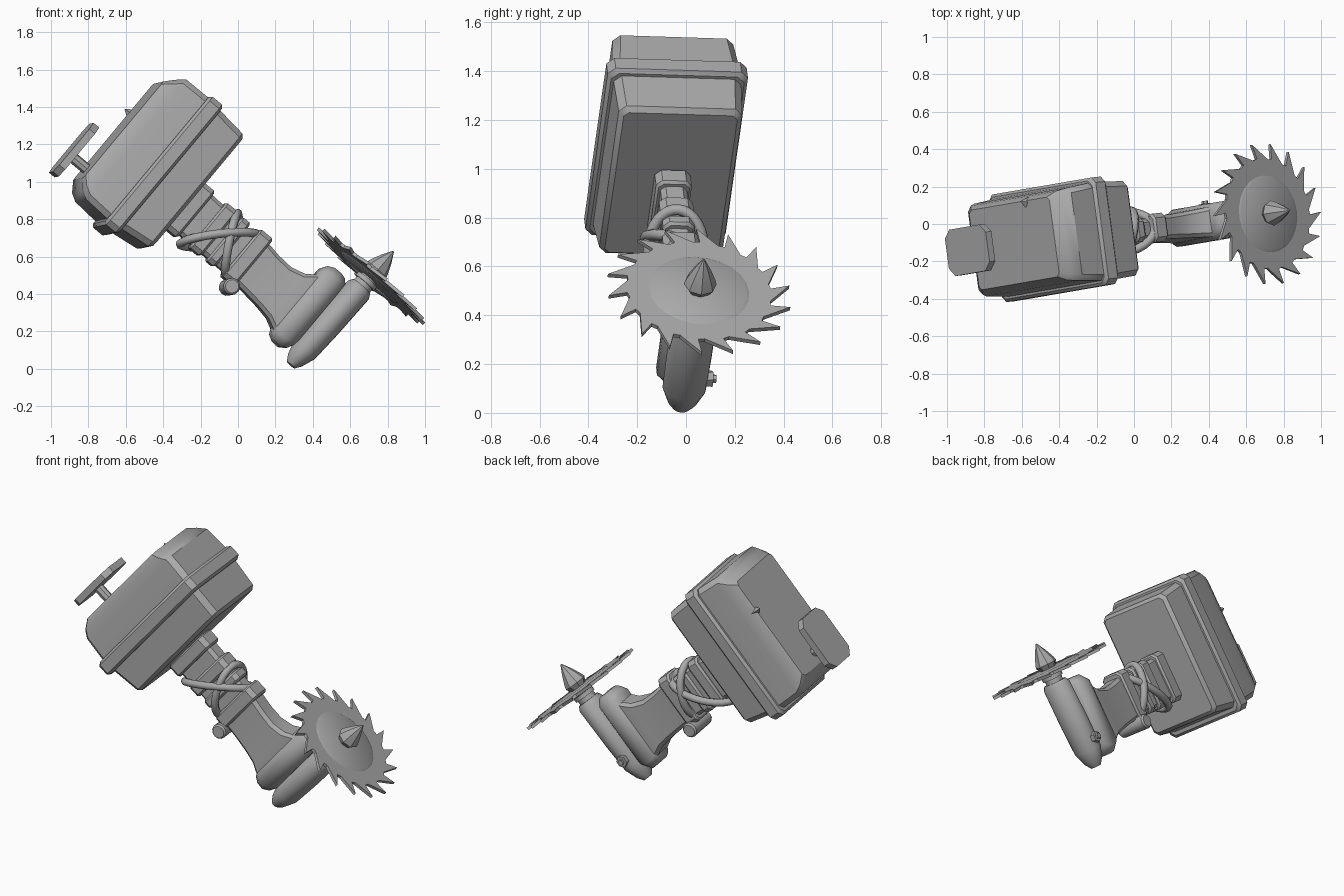
import bpy, bmesh, math
from mathutils import Matrix, Vector

if "Cube" in bpy.data.objects:
    bpy.data.objects.remove(bpy.data.objects["Cube"])

# Tool frame: p runs along the blade shaft, t across the tool, q from blade up to motor
V, W, U = Vector((.64, .11, .768)), Vector((-.133, .991, -.031)), Vector((-.768, -.083, .64))
FRAME = Matrix((V, W, U)).transposed().to_4x4()
FRAME.translation = (0, -.058, .003)

grey = bpy.data.materials.new("grey metal")
grey.diffuse_color = (.4, .4, .4, 1)
grey.use_nodes = True
grey.node_tree.nodes["Principled BSDF"].inputs["Base Color"].default_value = grey.diffuse_color


def finish(name, bm, local=Matrix(), angle=35):
    """Place the part in the tool frame and shade it."""
    bm.transform(FRAME @ local)
    bmesh.ops.recalc_face_normals(bm, faces=bm.faces)
    me = bpy.data.meshes.new(name)
    bm.to_mesh(me)
    bm.free()
    me.materials.append(grey)
    ob = bpy.data.objects.new(name, me)
    bpy.context.collection.objects.link(ob)
    bpy.ops.object.select_all(action='DESELECT')
    ob.select_set(True)
    bpy.context.view_layer.objects.active = ob
    bpy.ops.object.shade_smooth_by_angle(angle=math.radians(angle))
    return ob


def skin(rings, close=False):
    """Join rings of points with quads, capping the ends unless closed."""
    bm = bmesh.new()
    vs = [[bm.verts.new(c) for c in r] for r in rings]
    n = len(vs[0])
    pairs = list(zip(vs, vs[1:])) + ([(vs[-1], vs[0])] if close else [])
    for a, b in pairs:
        for i in range(n):
            j = (i + 1) % n
            bm.faces.new((a[i], a[j], b[j], b[i]))
    if not close:
        bm.faces.new(vs[0])
        bm.faces.new(vs[-1])
    return bm


def stack(name, sections, angle=35):
    """Loft chamfered rectangles: (q, p min, p max, half width, chamfer)."""
    rings = []
    for q, a, b, t, c in sections:
        rings.append([(a + c, -t, q), (b - c, -t, q), (b, c - t, q), (b, t - c, q),
                      (b - c, t, q), (a + c, t, q), (a, t - c, q), (a, c - t, q)])
    return finish(name, skin(rings), angle=angle)


def lathe(name, profile, local, n=16, squash=1):
    """Turn (radius, distance) points about local z."""
    rings = [[(r * math.cos(2 * math.pi * i / n), squash * r * math.sin(2 * math.pi * i / n), s)
              for i in range(n)] for r, s in profile]
    return finish(name, skin(rings), local)


def aim(origin, direction):
    z = Vector(direction).normalized()
    y = Vector((0, 1, 0)) if abs(z.y) < .5 else Vector((0, 0, 1))
    x = y.cross(z).normalized()
    m = Matrix((x, z.cross(x), z)).transposed().to_4x4()
    m.translation = origin
    return m


# Motor housing, seam band and cover
stack("motor_housing", [(.785, .19, .935, .235, .02), (.805, .17, .955, .255, .03),
                        (1.0, .145, .975, .265, .03)])
stack("seam_band", [(.975, .125, .985, .275, .03), (.99, .11, 1.0, .29, .03),
                    (1.055, .11, 1.0, .29, .03), (1.07, .125, .985, .275, .03)])
stack("motor_cover", [(1.05, .14, .985, .265, .03), (1.22, .15, .985, .25, .03),
                      (1.265, .175, .945, .24, .03), (1.305, .23, .90, .215, .02)])
lathe("cover_nub", [(.035, 0), (.004, .05)], aim((.70, .2, 1.285), (0, .3, 1)), 4)

# Pull handle on the cover
stack("handle_plate", [(1.40, .165, .505, .125, .045), (1.44, .165, .505, .125, .045)])
lathe("handle_stem", [(.03, 1.28), (.03, 1.41)], aim((.30, 0, 0), (0, 0, 1)), 8)

# Neck with stepped ribs
stack("neck", [(.80, .345, .625, .055, .02), (.28, .345, .60, .055, .02)])
for i, (q, h, g) in enumerate([(.745, .045, .012), (.58, .04, .008), (.475, .03, .004), (.345, .045, .015)]):
    a, b, t = .335 - g, .63 + g, .062 + g
    stack("neck_rib_%d" % (i + 1), [(q - h, a + .01, b - .01, t - .01, .02), (q - h + .012, a, b, t, .025),
                                    (q + h - .012, a, b, t, .025), (q + h, a + .01, b - .01, t - .01, .02)])

# Flared lower arm and its rounded foot
stack("lower_arm", [(.32, .34, .615, .065, .02), (.22, .33, .598, .065, .02), (.13, .32, .592, .07, .02),
                    (.05, .305, .612, .075, .02), (.0, .28, .65, .08, .02), (-.05, .26, .70, .08, .02)])
stack("arm_foot", [(.005, .29, .69, .06, .03), (-.015, .25, .722, .085, .04), (-.05, .232, .738, .1, .045),
                   (-.095, .228, .738, .1, .045), (-.13, .25, .73, .085, .04), (-.15, .29, .71, .06, .03)], 50)

# Cross pin and hex bolt
lathe("cross_pin", [(.036, -.105), (.045, -.095), (.045, .095), (.036, .105)],
      aim((.305, 0, .313), (0, 1, 0)), 12)
lathe("hex_bolt", [(.035, 0), (.035, .045), (.018, .045), (.018, .06)],
      aim((.36, .065, -.213), (0, 1, 0)), 6)


# Cables looped round the neck
def cable(name, ends, depth, sag, r=.023, n=32, m=8):
    a, b = (Vector((.64 * x + .768 * z, 0, -.768 * x + .64 * z)) for x, z in ends)
    mid, half = (a + b) / 2, (b - a) / 2
    side = Vector((0, 1, 0))
    up = half.normalized().cross(side)
    rings = []
    for i in range(n):
        th = 2 * math.pi * i / n
        c, s = math.cos(th), math.sin(th)
        centre = mid + half * c + side * depth * s + up * sag * s
        out = (half.normalized() * c * depth + side * s * half.length).normalized()
        rings.append([centre + r * (out * math.cos(k) + up * math.sin(k))
                      for k in (2 * math.pi * j / m for j in range(m))])
    finish(name, skin(rings, True), angle=60)


cable("cable_loop_wide", [(-.31, .665), (.11, .71)], .115, -.03)
cable("cable_loop_tall", [(.0, .83), (-.065, .50)], .11, .03)

# Blade shaft body, along the blade axis
shaft = aim((.833, 0, -.231), (1, 0, -.04))
lathe("shaft_body", [(.028, -.64), (.05, -.605), (.075, -.53), (.078, -.35), (.075, -.10), (.062, -.075)],
      shaft, 16, 1.2)
lathe("shaft_collar", [(.055, -.09), (.055, -.05), (.066, -.05), (.066, -.025), (.05, -.025), (.05, 0)], shaft)

# Toothed blade with hooked teeth
teeth, outline = 18, []
for i in range(teeth):
    a = 2 * math.pi * i / teeth
    for r, d in ((.295, 0), (.38, .30), (.30, .26)):
        outline.append((r * math.cos(a + d), r * math.sin(a + d)))
finish("saw_blade", skin([[(x, y, s) for x, y in outline] for s in (-.009, .009)]), shaft)
lathe("blade_disc", [(.195, -.016), (.212, -.006), (.212, .006), (.195, .016)], shaft, 24)
lathe("blade_tip", [(.045, .01), (.068, .045), (.06, .07), (.035, .125), (.004, .18)], shaft, 8)
